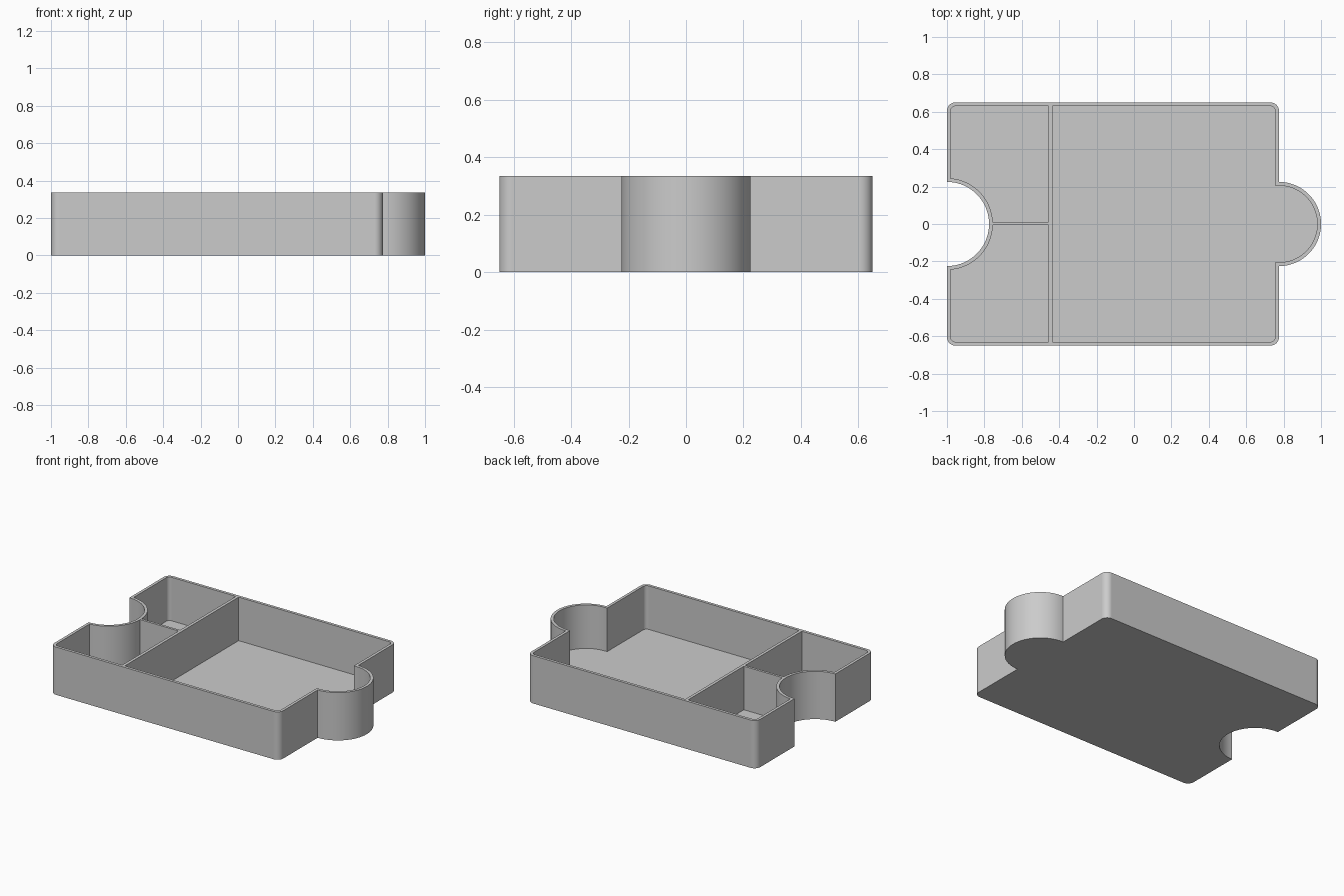
import bpy
import bmesh
from math import cos, sin, asin, acos, pi

cube = bpy.data.objects.get("Cube")
if cube:
    bpy.data.objects.remove(cube, do_unlink=True)

# Main sizes
LEFT, RIGHT, HALF_Y = -1.0, 0.775, 0.65
HEIGHT, FLOOR, WALL = 0.335, 0.03, 0.02
KNOB, CORNER = 0.225, 0.045
DIV_L, DIV_R = -0.457, -0.436        # cross divider faces
SPLIT_LOW, SPLIT_HIGH = -0.005, 0.012  # small divider faces

grey = bpy.data.materials.new("light grey")
grey.use_nodes = True
colour = (0.6, 0.6, 0.6, 1)
grey.diffuse_color = colour
grey.node_tree.nodes["Principled BSDF"].inputs["Base Color"].default_value = colour


def arc(cx, cy, r, start, end, steps):
    """Points along a circular arc, both ends included."""
    return [(cx + r * cos(start + (end - start) * i / steps),
             cy + r * sin(start + (end - start) * i / steps))
            for i in range(steps + 1)]


def mirror_y(points):
    return [(x, -y) for x, y in reversed(points)]


def prism(name, outline, bottom, top):
    """Upright solid with the given outline."""
    bm = bmesh.new()
    base = bm.faces.new([bm.verts.new((x, y, bottom)) for x, y in outline])
    new = bmesh.ops.extrude_face_region(bm, geom=[base])["geom"]
    raised = [v for v in new if isinstance(v, bmesh.types.BMVert)]
    bmesh.ops.translate(bm, verts=raised, vec=(0, 0, top - bottom))
    bmesh.ops.recalc_face_normals(bm, faces=bm.faces)
    mesh = bpy.data.meshes.new(name)
    bm.to_mesh(mesh)
    bm.free()
    mesh.materials.append(grey)
    obj = bpy.data.objects.new(name, mesh)
    bpy.context.collection.objects.link(obj)
    return obj


# Outer body: rounded rectangle with a round tab and a matching notch
upper = (arc(RIGHT, 0, KNOB, 0, pi / 2, 24)
         + arc(RIGHT - CORNER, HALF_Y - CORNER, CORNER, 0, pi / 2, 8)
         + arc(LEFT + CORNER, HALF_Y - CORNER, CORNER, pi / 2, pi, 8)
         + arc(LEFT, 0, KNOB, pi / 2, 0, 24))
tray = prism("puzzle_tray", upper + mirror_y(upper)[1:-1], 0, HEIGHT)

# Large compartment, running on into the tab
inner_r, inner_y = CORNER - WALL, HALF_Y - WALL
half = (arc(RIGHT, 0, KNOB - WALL, 0, pi / 2, 24)
        + [(RIGHT - WALL, KNOB - WALL)]
        + arc(RIGHT - CORNER, HALF_Y - CORNER, inner_r, 0, pi / 2, 8)
        + [(DIV_R, inner_y)])
large = half + mirror_y(half)[:-1]


# Small compartments on either side of the short divider
def small_cell(edge):
    r = KNOB + WALL
    return (arc(LEFT, 0, r, asin(edge / r), acos(WALL / r), 24)
            + arc(LEFT + CORNER, HALF_Y - CORNER, inner_r, pi, pi / 2, 8)
            + [(DIV_L, inner_y), (DIV_L, edge)])


cells = {"large_compartment": large,
         "back_compartment": small_cell(SPLIT_HIGH),
         "front_compartment": mirror_y(small_cell(-SPLIT_LOW))}

# Hollow out the compartments
bpy.ops.object.select_all(action='DESELECT')
tray.select_set(True)
bpy.context.view_layer.objects.active = tray
for name, outline in cells.items():
    cutter = prism(name + "_cutter", outline, FLOOR, HEIGHT + 0.1)
    cutter.hide_render = True
    cut = tray.modifiers.new(name, 'BOOLEAN')
    cut.operation = 'DIFFERENCE'
    cut.solver = 'EXACT'
    cut.object = cutter
    bpy.ops.object.modifier_apply(modifier=cut.name)
    bpy.data.objects.remove(cutter, do_unlink=True)

# Smooth the curved walls, keep the rims crisp
bpy.ops.object.shade_smooth_by_angle()
weighted = tray.modifiers.new("flat_walls", 'WEIGHTED_NORMAL')
weighted.keep_sharp = True
